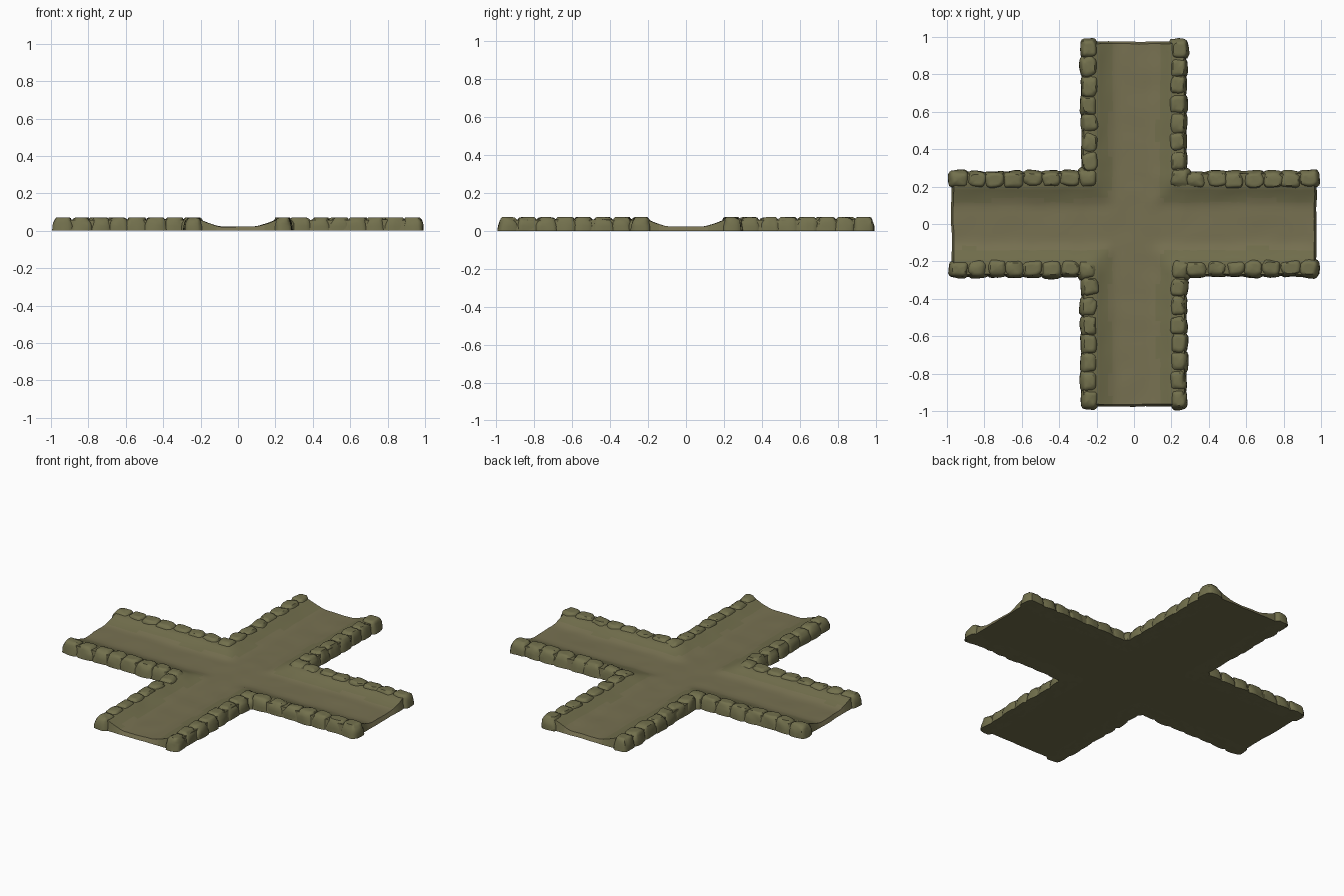
import bpy, bmesh, math, random
from mathutils import Vector, noise

if "Cube" in bpy.data.objects:
    bpy.data.objects.remove(bpy.data.objects["Cube"])

random.seed(4)


def material(name, rgb):
    m = bpy.data.materials.new(name)
    m.diffuse_color = (*rgb, 1)
    m.use_nodes = True
    m.node_tree.nodes["Principled BSDF"].inputs["Base Color"].default_value = m.diffuse_color
    return m


EARTH = material("brown earth", (0.185, 0.165, 0.083))
MOSS = material("olive earth", (0.165, 0.155, 0.072))
STONE = material("olive stone", (0.170, 0.163, 0.074))


def finish(bm, name, mats, angle):
    me = bpy.data.meshes.new(name)
    bm.to_mesh(me)
    bm.free()
    ob = bpy.data.objects.new(name, me)
    bpy.context.collection.objects.link(ob)
    for m in mats:
        me.materials.append(m)
    bpy.ops.object.select_all(action='DESELECT')
    ob.select_set(True)
    bpy.context.view_layer.objects.active = ob
    bpy.ops.object.shade_smooth_by_angle(angle=math.radians(angle))
    return ob


def smoothstep(a, b, v):
    t = min(1, max(0, (v - a) / (b - a)))
    return t * t * (3 - 2 * t)


def from_axis(x, y):
    # distance from the nearest arm's centre line, rounded at the inner corners
    ax, ay = max(abs(x), 1e-3), max(abs(y), 1e-3)
    return (ax ** -8 + ay ** -8) ** (-1 / 8)


# Path bed: a cross of grid cells, dished along each arm, with a sloping rim
half = [0, .03, .06, .09, .115, .14, .16, .18, .2, .225, .25, .268, .28]
half += [.32 + .04 * i for i in range(16)] + [.955, .964, .976]
lines = [-v for v in reversed(half[1:])] + half
bm = bmesh.new()
grid = {}


def bed_vert(x, y):
    if (x, y) not in grid:
        n = noise.noise(Vector((x * 9, y * 9, 0)))
        m = from_axis(x, y)
        z = 0.022 + 0.018 * smoothstep(.09, .17, m) + 0.018 * smoothstep(.15, .21, m)
        z += 0.003 * n
        if min(abs(x), abs(y)) > .279 or max(abs(x), abs(y)) > .975:
            z = 0
        w = 0.005 * noise.noise(Vector((x * 12, y * 12, 5)))
        grid[x, y] = bm.verts.new((x + w, y + w, z))
    return grid[x, y]


for x0, x1 in zip(lines, lines[1:]):
    for y0, y1 in zip(lines, lines[1:]):
        cx, cy = (x0 + x1) / 2, (y0 + y1) / 2
        if min(abs(cx), abs(cy)) < .28:
            f = bm.faces.new([bed_vert(x0, y0), bed_vert(x1, y0),
                              bed_vert(x1, y1), bed_vert(x0, y1)])
            edge = from_axis(cx, cy) + 0.03 * noise.noise(Vector((cx * 5, cy * 5, 2)))
            f.material_index = 1 if edge > .13 else 0

# flat underside welded to the rim
copy = bmesh.ops.duplicate(bm, geom=bm.verts[:] + bm.edges[:] + bm.faces[:])["geom"]
under = [g for g in copy if isinstance(g, bmesh.types.BMFace)]
for g in copy:
    if isinstance(g, bmesh.types.BMVert):
        g.co.z = 0
bmesh.ops.reverse_faces(bm, faces=under)
for f in under:
    f.material_index = 1
bmesh.ops.remove_doubles(bm, verts=bm.verts, dist=1e-5)
finish(bm, "path_bed", [EARTH, MOSS], 50)


# Border stones: lumpy rounded blocks with flattened tops and bases
def power(v, e):
    return math.copysign(abs(v) ** e, v)


def add_stone(bm, cx, cy, hx, hy, hz):
    made = bmesh.ops.create_uvsphere(bm, u_segments=20, v_segments=14, radius=1)["verts"]
    seed = Vector((cx * 7, cy * 7, 3))
    turn = random.uniform(-.08, .08)
    for v in made:
        d = v.co.normalized()
        r = math.hypot(d.x, d.y)
        a = math.atan2(d.y, d.x)
        flat = r ** .55 if r > 1e-6 else 0
        lump = 1 + .13 * noise.noise(d * 1.8 + seed)
        x = power(math.cos(a), .6) * flat * hx * lump
        y = power(math.sin(a), .6) * flat * hy * lump
        z = power(d.z, .75) * hz * lump
        z = max(0, min(z, .072))
        lean = 1.06 - 1.6 * z          # sides lean inwards towards the top
        x, y = x * lean, y * lean
        v.co = (cx + x - y * turn, cy + y + x * turn, z)
    bmesh.ops.remove_doubles(bm, verts=made, dist=1e-5)


def border_row(name, along_x, sa, sb):
    # seven stones along one side of one arm
    bm = bmesh.new()
    t = .285
    count = 7
    step = (.99 - t) / count
    for i in range(count):
        c = t + step * (i + .5) + (random.uniform(-.008, .008) if i < count - 1 else -.004)
        across = .238 + random.uniform(-.004, .004)
        length = step * random.uniform(.56, .64) if i < count - 1 else .055
        width = random.uniform(.044, .05)
        height = random.uniform(.073, .08)
        if along_x:
            add_stone(bm, sa * c, sb * across, length, width, height)
        else:
            add_stone(bm, sb * across, sa * c, width, length, height)
    finish(bm, name, [STONE], 45)


for sa, end in ((1, "positive"), (-1, "negative")):
    for sb, side in ((1, "upper"), (-1, "lower")):
        border_row(f"border_x_{end}_{side}", True, sa, sb)
        border_row(f"border_y_{end}_{side}", False, sa, sb)
        # one stone fills each inner corner
        bm = bmesh.new()
        add_stone(bm, sa * .247, sb * .247, .056, .056, .072)
        finish(bm, f"corner_stone_{end}_{side}", [STONE], 45)
